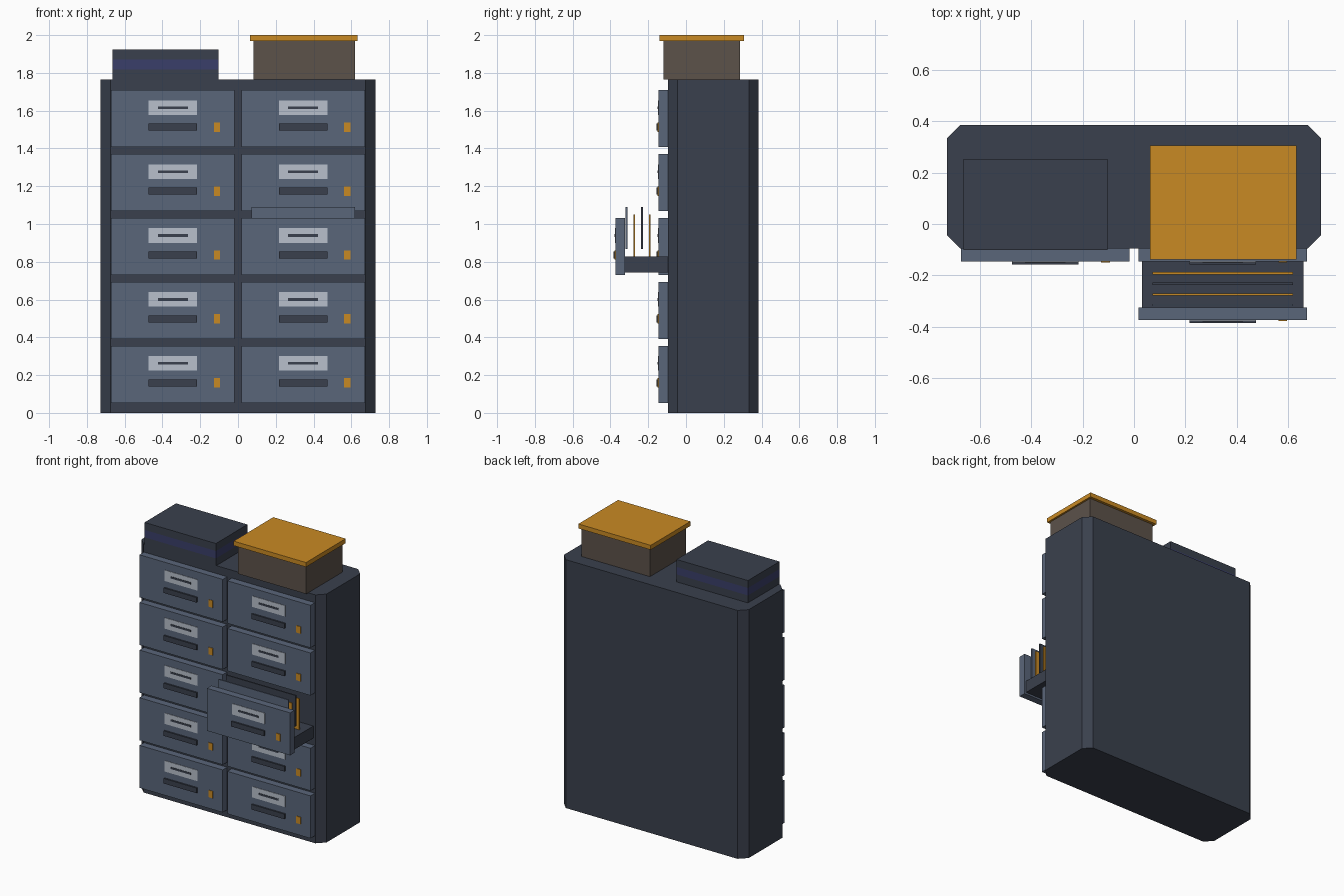
import bpy, bmesh

cube = bpy.data.objects.get("Cube")
if cube:
    bpy.data.objects.remove(cube, do_unlink=True)


def material(name, srgb):
    # Convert display values (0-255) to linear
    lin = [((c / 255 + 0.055) / 1.055) ** 2.4 for c in srgb] + [1.0]
    m = bpy.data.materials.new(name)
    m.use_nodes = True
    m.diffuse_color = lin
    m.node_tree.nodes["Principled BSDF"].inputs["Base Color"].default_value = lin
    return m


DARK = material("dark slate", (58, 64, 77))
PANEL = material("blue grey", (90, 102, 122))
LABEL = material("pale grey", (184, 192, 204))
AMBER = material("amber", (201, 138, 36))
BROWN = material("dull brown", (92, 82, 74))
NAVY = material("navy", (58, 62, 106))


def box(name, x, y, z, mat, chamfer=0):
    """Box from (min, max) ranges; chamfer cuts the vertical edges."""
    bm = bmesh.new()
    bmesh.ops.create_cube(bm, size=1)
    for v in bm.verts:
        v.co = [r[0] if c < 0 else r[1] for r, c in zip((x, y, z), v.co)]
    if chamfer:
        upright = [e for e in bm.edges
                   if abs(e.verts[0].co.z - e.verts[1].co.z) > 0.01]
        bmesh.ops.bevel(bm, geom=upright, offset=chamfer, segments=1, affect='EDGES')
    me = bpy.data.meshes.new(name)
    bm.to_mesh(me)
    bm.free()
    me.materials.append(mat)
    ob = bpy.data.objects.new(name, me)
    bpy.context.collection.objects.link(ob)
    return ob


def span(centre, size):
    return centre - size / 2, centre + size / 2


FRONT = -0.096   # front plane of the cabinet
PULL = 0.228     # how far the open drawer is out
TOP = 1.765


def drawer(tag, cx, cz, back):
    """Drawer front with label, slot, handle and latch."""
    face = back - 0.05
    box("drawer_front_" + tag, span(cx, 0.654), (face, back), span(cz, 0.302), PANEL)
    box("label_" + tag, span(cx, 0.258), (face - 0.003, face), span(cz + 0.058, 0.077), LABEL)
    box("label_slot_" + tag, span(cx, 0.158), (face - 0.005, face), span(cz + 0.058, 0.014), DARK)
    box("handle_" + tag, span(cx, 0.258), (face - 0.011, face), span(cz - 0.045, 0.036), DARK)
    box("latch_" + tag, span(cx + 0.234, 0.034), (face - 0.004, face), span(cz - 0.045, 0.05), AMBER)


# Cabinet
box("cabinet", (-0.727, 0.727), (FRONT, 0.385), (0, TOP), DARK, chamfer=0.052)

# Drawer grid, one drawer pulled out
for side, cx in (("right", -0.345), ("left", 0.345)):
    for row in range(5):
        is_open = side == "left" and row == 2
        drawer(f"{side}_{row + 1}", cx, 0.204 + 0.3385 * row,
               FRONT - PULL if is_open else FRONT)

# Open drawer tray and hanging files
box("drawer_tray", span(0.345, 0.628), (FRONT - PULL, FRONT), (0.743, 0.829), DARK)
for i, mat in enumerate((PANEL, AMBER, DARK, AMBER)):
    low = 0.868 if i % 2 == 0 else 0.829
    box(f"file_{i + 1}", span(0.345, 0.548), span(-0.315 + 0.041 * i, 0.009),
        (low, low + 0.221), mat)

# Stack of binders on the cabinet
for i, mat in enumerate((DARK, NAVY, DARK)):
    z = TOP + 0.053 * i
    box(f"binder_{i + 1}", (-0.664, -0.103), (-0.101, 0.253), (z, z + 0.053), mat)

# Storage box with lid
box("storage_box", (0.082, 0.619), (-0.118, 0.287), (TOP, 1.968), BROWN)
box("storage_box_lid", (0.063, 0.632), (-0.139, 0.306), (1.968, 2.0), AMBER)
